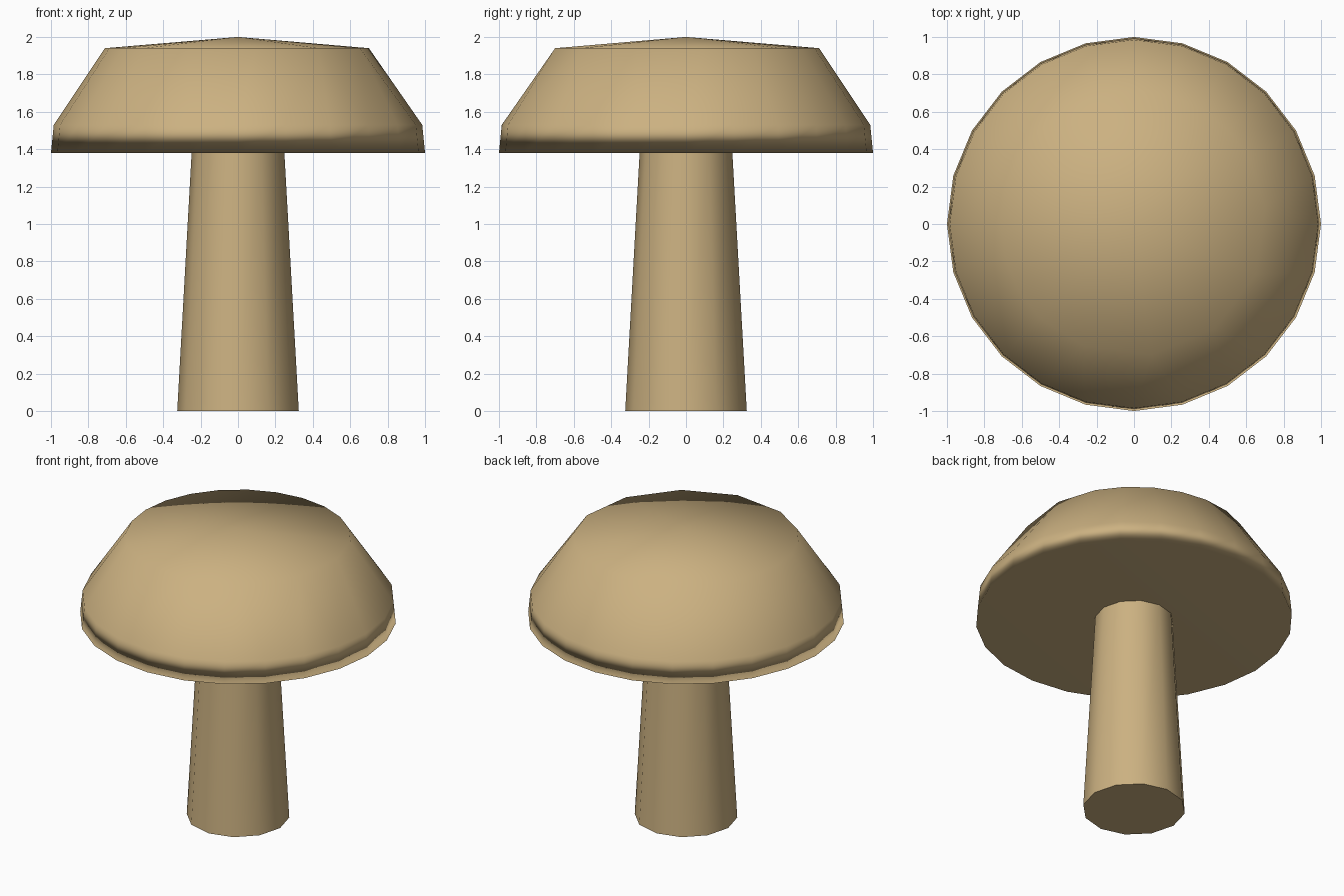
import bpy, bmesh
from math import cos, sin, radians, tau

if "Cube" in bpy.data.objects:
    bpy.data.objects.remove(bpy.data.objects["Cube"])


def lathe(name, profile, sides, apex=None, merge_ring=None, merge_pairs=()):
    """Turn a (radius, z) profile; close the bottom, end the top in a point or a flat face."""
    bm = bmesh.new()
    rings = [[bm.verts.new((r * cos(tau * i / sides), r * sin(tau * i / sides), z))
              for i in range(sides)] for r, z in profile]
    bm.faces.new(rings[0][::-1])
    for low, high in zip(rings, rings[1:]):
        for i in range(sides):
            j = (i + 1) % sides
            bm.faces.new((low[i], low[j], high[j], high[i]))
    top = rings[-1]
    if apex is None:
        bm.faces.new(top)
    else:
        tip = bm.verts.new((0, 0, apex))
        for i in range(sides):
            bm.faces.new((top[i], top[(i + 1) % sides], tip))
    # collapse chosen edges of one ring to their midpoints
    for a, b in merge_pairs:
        va, vb = rings[merge_ring][a % sides], rings[merge_ring][b % sides]
        va.co = vb.co = (va.co + vb.co) / 2
    bmesh.ops.remove_doubles(bm, verts=bm.verts[:], dist=0.0001)
    bmesh.ops.recalc_face_normals(bm, faces=bm.faces[:])
    mesh = bpy.data.meshes.new(name)
    bm.to_mesh(mesh)
    bm.free()
    mesh.shade_smooth()
    ob = bpy.data.objects.new(name, mesh)
    bpy.context.collection.objects.link(ob)
    ob.data.materials.append(tan)
    return ob


tan = bpy.data.materials.new("tan")
tan.diffuse_color = (0.60, 0.44, 0.22, 1)
tan.use_nodes = True
tan.node_tree.nodes["Principled BSDF"].inputs["Base Color"].default_value = tan.diffuse_color

# Cap: faceted dome with a flat underside, coarser towards the front right
cap = lathe("mushroom_cap", [(1.0, 1.38), (0.985, 1.53), (0.712, 1.94)], 24, apex=2.0,
            merge_ring=2, merge_pairs=[(0, 1), (-1, -2), (-3, -4), (-5, -6), (-7, -8)])
weighted = cap.modifiers.new("soft_rim", 'WEIGHTED_NORMAL')
weighted.mode = 'FACE_AREA'

# Stem: tapered column with sharp ends
stem = lathe("mushroom_stem", [(0.325, 0.0), (0.248, 1.38)], 12)
stem.data.set_sharp_from_angle(angle=radians(50))
